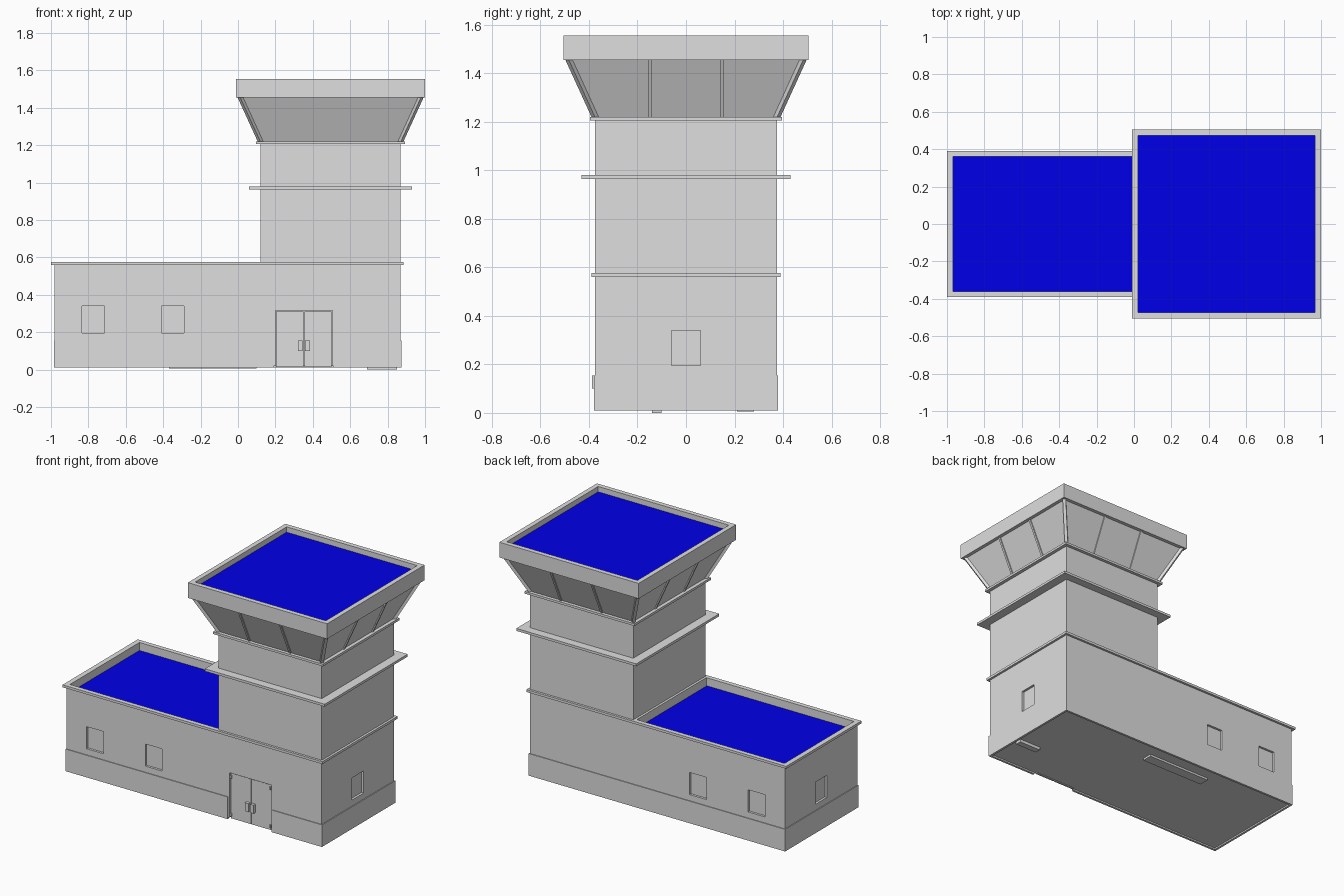
import bpy, bmesh
from mathutils import Vector

cube = bpy.data.objects.get("Cube")
if cube:
    bpy.data.objects.remove(cube, do_unlink=True)


def material(name, rgb):
    m = bpy.data.materials.new(name)
    m.use_nodes = True
    m.diffuse_color = (*rgb, 1)
    m.node_tree.nodes["Principled BSDF"].inputs["Base Color"].default_value = (*rgb, 1)
    return m


GREY = material("concrete_grey", (0.735, 0.735, 0.735))
BLUE = material("roof_blue", (0, 0, 1))


def finish(name, bm):
    bmesh.ops.recalc_face_normals(bm, faces=bm.faces)
    mesh = bpy.data.meshes.new(name)
    bm.to_mesh(mesh)
    bm.free()
    mesh.materials.append(GREY)
    mesh.materials.append(BLUE)
    ob = bpy.data.objects.new(name, mesh)
    bpy.context.collection.objects.link(ob)
    return ob


def box_bm(x, y, z):
    """Block between pairs of limits on each axis."""
    bm = bmesh.new()
    bmesh.ops.create_cube(bm, size=1)
    for v in bm.verts:
        v.co = Vector([lim[0] if c < 0 else lim[1] for c, lim in zip(v.co, (x, y, z))])
    return bm


def box(name, x, y, z):
    return finish(name, box_bm(x, y, z))


def tray(name, x, y, z, rim, depth):
    """Block with a sunken blue roof inside a raised rim."""
    bm = box_bm(x, y, z)
    bm.normal_update()
    top = max(bm.faces, key=lambda f: f.calc_center_median().z)
    bmesh.ops.inset_region(bm, faces=[top], thickness=rim)
    bottom = bmesh.ops.extrude_discrete_faces(bm, faces=[top])["faces"][0]
    bottom.material_index = 1
    for v in bottom.verts:
        v.co.z -= depth
    return finish(name, bm)


def beam(name, a, b, width, depth):
    """Square bar from a to b."""
    a, b = Vector(a), Vector(b)
    bm = box_bm((-width / 2, width / 2), (-depth / 2, depth / 2), (0, (b - a).length))
    rot = (b - a).to_track_quat('Z', 'Y')
    bmesh.ops.rotate(bm, verts=bm.verts, cent=(0, 0, 0), matrix=rot.to_matrix())
    bmesh.ops.translate(bm, verts=bm.verts, vec=a)
    return finish(name, bm)


def cut(target, x, y, z):
    """Recess a block out of the target."""
    cutter = box("cutter", x, y, z)
    cutter.hide_render = True
    mod = target.modifiers.new("recess", 'BOOLEAN')
    mod.operation = 'DIFFERENCE'
    mod.solver = 'EXACT'
    mod.object = cutter
    bpy.context.view_layer.objects.active = target
    bpy.ops.object.modifier_apply(modifier=mod.name)
    bpy.data.objects.remove(cutter, do_unlink=True)


# Lower building with sunken roof
W, E, D = -0.98, 0.87, 0.375
walls = tray("lower_walls", (W, E), (-D, D), (0.02, 0.575), 0.012, 0.055)

# Recessed windows
IN = 0.015
sill = (0.195, 0.34)
for wx in (-0.835, -0.41):
    for s in (-1, 1):
        cut(walls, (wx, wx + 0.122), sorted((s * (D - IN), s * (D + 0.1))), sill)
for x in ((W - 0.1, W + IN), (E - IN, E + 0.1)):
    cut(walls, x, (-0.06, 0.06), sill)

# Double door
cut(walls, (0.2, 0.505), (-D - 0.1, -D + 0.02), (0, 0.315))
for s, side in ((-1, "right"), (1, "left")):
    c = 0.3525
    box(side + "_door_leaf", sorted((c + s * 0.002, c + s * 0.148)),
        (-D + 0.008, -D + 0.02), (0.015, 0.31))
    box(side + "_door_handle", sorted((c + s * 0.007, c + s * 0.032)),
        (-D - 0.012, -D + 0.01), (0.1, 0.155))
    for z in (0.03, 0.28):
        box(side + "_door_hinge", sorted((c + s * 0.138, c + s * 0.147)),
            (-D, -D + 0.01), (z, z + 0.02))

# Plinth strips, broken at the door
P, T = 0.005, 0.015
pz = (0.01, 0.155)
box("plinth_back", (W - P, E + P), (D - 0.01, D + P), pz)
box("plinth_front_right", (W - P, 0.19), (-D - P, -D + 0.01), pz)
box("plinth_front_left", (0.51, E + P), (-D - P, -D + 0.01), pz)
box("plinth_right_end", (W - P, W + 0.01), (-D, D), pz)
box("plinth_left_end", (E - 0.01, E + P), (-D, D), pz)

# Foundation pads
box("long_pad", (-0.37, 0.1), (0.21, 0.28), (0.006, 0.025))
box("short_pad", (0.69, 0.85), (-0.14, -0.1), (0, 0.025))

# Trim round the top of the lower walls, and the roof curb
tz = (0.56, 0.576)
for s, side in ((-1, "front"), (1, "back")):
    box(side + "_roof_trim", (-1, 0.885), sorted((s * (D - 0.015), s * 0.39)), tz)
box("right_roof_trim", (-1, -0.967), (-0.38, 0.38), tz)
box("left_roof_trim", (E - 0.01, 0.885), (-0.38, 0.38), tz)
box("roof_curb", (0.105, 0.13), (-0.36, 0.36), (0.51, 0.576))

# Tower shaft and ledges
box("tower_shaft", (0.12, E), (-D, D), (0.52, 1.21))
box("tower_ledge", (0.06, 0.93), (-0.43, 0.43), (0.964, 0.98))
box("cab_sill", (0.097, 0.893), (-0.396, 0.396), (1.205, 1.22))

# Flared cab
CX, Z0, Z1, R0, R1 = 0.495, 1.215, 1.46, 0.372, 0.484
bm = box_bm((-1, 1), (-1, 1), (Z0, Z1))
for v in bm.verts:
    r = R0 if v.co.z < (Z0 + Z1) / 2 else R1
    v.co.x, v.co.y = CX + v.co.x * r, v.co.y * r
finish("cab_windows", bm)

# Corner posts and mullions
for sx in (-1, 1):
    for sy in (-1, 1):
        beam("cab_corner_post", (CX + sx * R0, sy * R0, Z0),
             (CX + sx * R1, sy * R1, Z1), 0.02, 0.02)
    for t in (-0.148, 0.148):
        beam("cab_side_mullion", (CX + sx * R0, t, Z0), (CX + sx * R1, t, Z1), 0.014, 0.014)
        beam("cab_face_mullion", (CX + t, sx * R0, Z0), (CX + t, sx * R1, Z1), 0.014, 0.014)

# Cab roof with parapet
tray("cab_roof", (-0.01, 1.0), (-0.505, 0.505), (1.455, 1.555), 0.044, 0.035)
